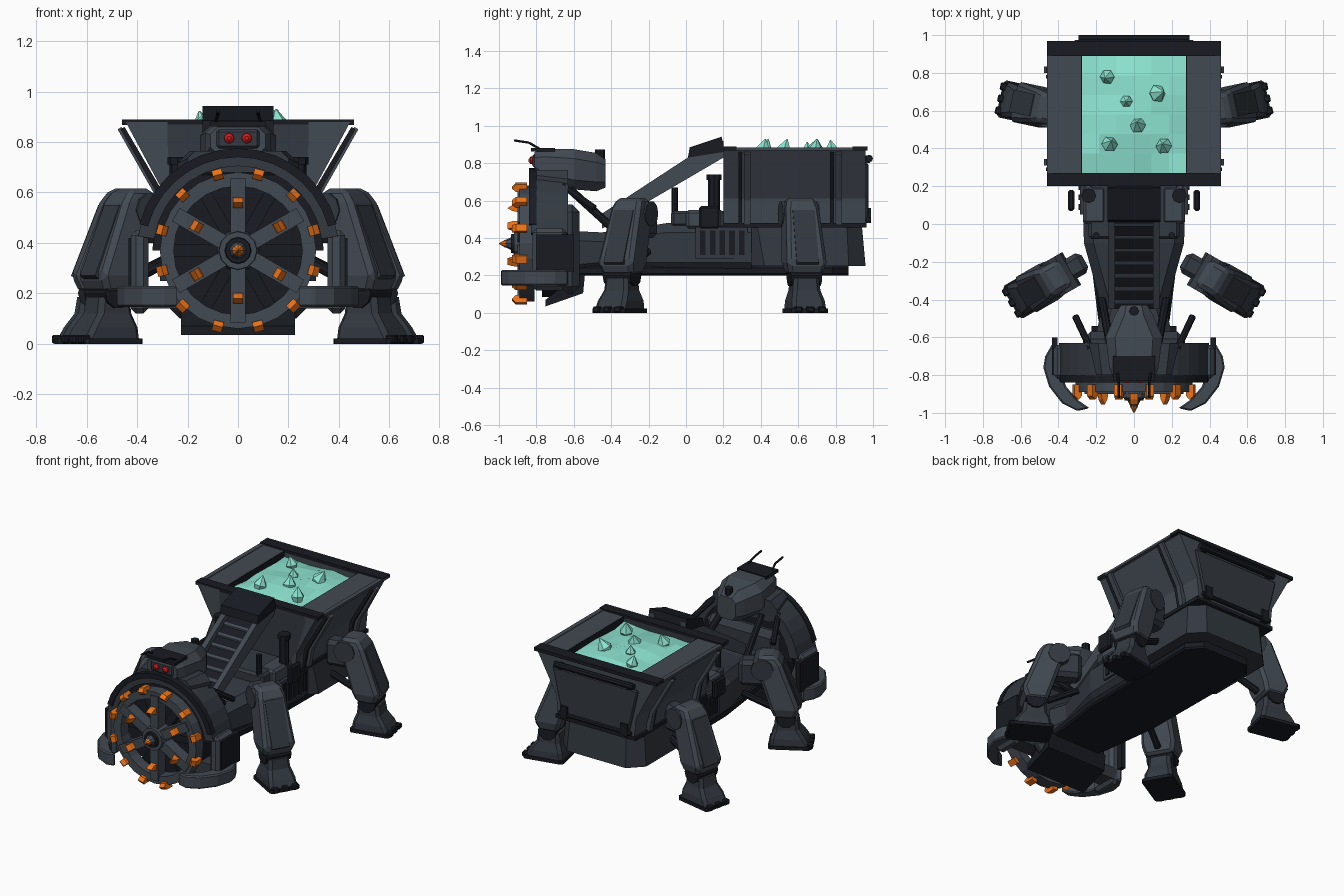
import bpy, bmesh, random
from math import sin, cos, pi, radians
from mathutils import Matrix, Vector

if "Cube" in bpy.data.objects:
    bpy.data.objects.remove(bpy.data.objects["Cube"])

random.seed(4)


def material(name, col):
    m = bpy.data.materials.new(name)
    m.diffuse_color = (*col, 1)
    m.use_nodes = True
    m.node_tree.nodes["Principled BSDF"].inputs["Base Color"].default_value = m.diffuse_color
    return m


STEEL = material("steel", (0.055, 0.067, 0.085))
MID = material("mid_steel", (0.033, 0.041, 0.053))
DARK = material("dark_steel", (0.009, 0.011, 0.016))
ORE = material("ore", (0.27, 0.79, 0.65))
ORANGE = material("tooth_orange", (0.85, 0.17, 0.008))
RED = material("eye_red", (0.65, 0.01, 0.01))


def loft(name, rings, mat=STEEL, mir=False, M=None, bevel=0):
    """Closed solid through rings of equal point count."""
    bm = bmesh.new()
    vs = [[bm.verts.new(p) for p in r] for r in rings]
    n = len(vs[0])
    for a, b in zip(vs, vs[1:]):
        for i in range(n):
            j = (i + 1) % n
            bm.faces.new((a[i], a[j], b[j], b[i]))
    bm.faces.new(vs[0])
    bm.faces.new(vs[-1])
    if M:
        bm.transform(M)
    bmesh.ops.recalc_face_normals(bm, faces=bm.faces)
    me = bpy.data.meshes.new(name)
    bm.to_mesh(me)
    bm.free()
    me.materials.append(mat)
    o = bpy.data.objects.new(name, me)
    bpy.context.collection.objects.link(o)
    if bevel:
        b = o.modifiers.new("bevel", 'BEVEL')
        b.width, b.segments = bevel, 1
    if mir:
        o.modifiers.new("mirror", 'MIRROR')
    return o


def prism(name, pts, a, b, axis, *args, **kw):
    """Extrude a 2D profile: axis x -> (y,z), y -> (x,z), z -> (x,y)."""
    f = {'x': lambda p, t: (t, *p), 'y': lambda p, t: (p[0], t, p[1]), 'z': lambda p, t: (*p, t)}[axis]
    return loft(name, [[f(p, t) for p in pts] for t in (a, b)], *args, **kw)


def box(name, x0, x1, y0, y1, z0, z1, *args, **kw):
    return prism(name, [(x0, y0), (x1, y0), (x1, y1), (x0, y1)], z0, z1, 'z', *args, **kw)


def octo(x0, x1, y0, y1, c):
    return [(x0 + c, y0), (x1 - c, y0), (x1, y0 + c), (x1, y1 - c),
            (x1 - c, y1), (x0 + c, y1), (x0, y1 - c), (x0, y0 + c)]


def stack(name, levels, *args, **kw):
    """Loft upward through chamfered rectangles (z, x0, x1, y0, y1, chamfer)."""
    return loft(name, [[(*p, l[0]) for p in octo(*l[1:])] for l in levels], *args, **kw)


def along_y(name, secs, *args, **kw):
    """Loft along y through chamfered sections (y, half width, z0, z1, chamfer)."""
    return loft(name, [[(p[0], s[0], p[1]) for p in octo(-s[1], s[1], *s[2:])] for s in secs], *args, **kw)


def rod(name, p, q, r, r2=None, n=8, *args, **kw):
    p, q = Vector(p), Vector(q)
    rot = (q - p).to_track_quat('Z', 'Y')
    ring = lambda c, s: [c + rot @ Vector((s * cos(2 * pi * i / n), s * sin(2 * pi * i / n), 0)) for i in range(n)]
    return loft(name, [ring(p, r), ring(q, r if r2 is None else r2)], *args, **kw)


def arc(r, a0, a1, n, cz=0.37):
    return [(r * cos(radians(a0 + (a1 - a0) * i / n)), cz + r * sin(radians(a0 + (a1 - a0) * i / n))) for i in range(n + 1)]


# Chassis and hull
along_y("chassis", [(-0.66, .22, .2, .44, .05), (-0.45, .17, .22, .43, .05), (-0.3, .21, .22, .45, .05),
                    (-0.1, .265, .22, .48, .05), (0.35, .28, .22, .48, .05)], MID)
along_y("belly_plate", [(-.58, .17, .2, .25, .01), (-.5, .19, .2, .25, .01), (-.1, .24, .2, .25, .01),
                        (.78, .25, .2, .25, .01), (.87, .17, .2, .25, .01)], DARK)
stack("rear_hull", [(.25, -.31, .31, .33, .96, .09), (.47, -.29, .29, .3, .94, .08)], MID)
box("engine_deck", -.24, .24, -.08, .22, .46, .545, MID, bevel=.015)
box("engine_block", .15, .27, .0, .2, .45, .55, STEEL, mir=True, bevel=.015)
box("vent_panel", .26, .285, .05, .33, .29, .46, MID, mir=True)
for i in range(5):
    y = .075 + i * .052
    box("vent_slat", .28, .293, y, y + .03, .31, .44, DARK, mir=True)
rod("exhaust_stack", (.24, .15, .5), (.24, .15, .74), .032, None, 8, DARK, mir=True)
rod("exhaust_cap", (.24, .15, .71), (.24, .15, .74), .04, None, 8, DARK, mir=True)
rod("short_stack", (.2, -.06, .45), (.2, -.06, .67), .018, None, 8, DARK, mir=True)
box("side_tank", .315, .35, .07, .18, .45, .57, DARK, mir=True, bevel=.01)

# Hopper with a flat top deck around the ore
wall = [(.285, .47), (.3, .61), (.44, .87), (.445, .88), (.28, .88), (.28, .81), (.26, .47)]
prism("hopper_side", wall, .2, .96, 'y', STEEL, mir=True)
box("hopper_lip", .274, .28, .27, .89, .8, .879, DARK, mir=True)
end = [(-.285, .47), (.285, .47), (.3, .61), (.44, .87), (-.44, .87), (-.3, .61)]
prism("hopper_front", end, .2, .27, 'y', MID)
prism("hopper_back", end, .89, .96, 'y', STEEL)
for y0, y1 in ((.2, .27), (.89, .97)):
    box("hopper_rim", -.46, .46, y0, y1, .868, .89, DARK)
box("hopper_side_rim", .43, .46, .2, .96, .868, .884, STEEL, mir=True)
rib = [(.28, .48), (.31, .47), (.335, .6), (.477, .85), (.462, .86), (.315, .61)]
for y in (.31, .80):
    prism("hopper_rib", rib, y, y + .035, 'y', STEEL, mir=True)
    prism("hopper_rib_edge", [(x - .012, z) for x, z in rib], y - .03, y - .01, 'y', DARK, mir=True)
box("hopper_skirt", -.3, .3, .2, .965, .455, .48, DARK)
prism("tailgate", [(-.25, .5), (.25, .5), (.32, .8), (-.32, .8)], .95, .975, 'y', MID, bevel=.008)
rod("tailgate_bar", (-.295, .98, .825), (.295, .98, .825), .02, None, 8, DARK)
box("tailgate_bar_mount", .24, .27, .95, .985, .8, .84, DARK, mir=True)
rod("tailgate_hinge", (-.27, .975, .5), (.27, .975, .5), .014, None, 8, DARK)
box("tailgate_latch", .2, .25, .95, .99, .48, .56, DARK, mir=True)

# Ore heap and crystals
bm = bmesh.new()
bmesh.ops.create_grid(bm, x_segments=6, y_segments=6, size=1)
for v in bm.verts:
    x, y = v.co.xy
    v.co = (x * .278, .58 + y * .31, .84 + .03 * (1 - x * x) * (1 - y * y) + random.uniform(-.01, .01))
me = bpy.data.meshes.new("ore_heap")
bm.to_mesh(me)
bm.free()
me.materials.append(ORE)
bpy.context.collection.objects.link(bpy.data.objects.new("ore_heap", me))
for x, y, s in ((-.14, .78, .9), (-.04, .65, .75), (.12, .69, 1.1), (.02, .52, 1), (-.13, .42, 1), (.16, .41, 1)):
    M = Matrix.Translation((x, y, .862)) @ Matrix.Rotation(random.uniform(-.5, .5), 4, 'X') \
        @ Matrix.Rotation(random.uniform(-.5, .5), 4, 'Y') @ Matrix.Scale(s, 4)
    ring = lambda r, z: [(r * cos(k * pi / 3), r * sin(k * pi / 3), z) for k in range(6)]
    loft("ore_crystal", [ring(.02, -.04), ring(.044, .01), ring(.003, .07)], ORE, M=M)

# Conveyor
prism("conveyor_rail", [(-.45, .45), (-.45, .53), (.04, .85), (.2, .92), (.2, .83)], .1, .135, 'x', STEEL, mir=True)
prism("conveyor_bed", [(-.45, .46), (-.45, .49), (.15, .87), (.15, .83)], -.1, .1, 'x', DARK)
for i in range(7):
    y = -.42 + i * .068
    z = .515 + (y + .42) * .645
    prism("conveyor_slat", [(y, z - .03), (y + .018, z - .02), (y + .018, z + .012), (y, z)], -.1, .1, 'x', STEEL)
prism("conveyor_head", [(.01, .83), (.02, .885), (.19, .942), (.2, .9), (.2, .86)], -.14, .14, 'x', DARK)

# Drill housing, scoop and neck struts
prism("housing_arch", arc(.4, 8, 172, 14) + arc(.335, 172, 8, 14), -.83, -.63, 'y', MID)
prism("housing_arch_band", arc(.405, 15, 165, 14) + arc(.37, 165, 15, 14), -.84, -.8, 'y', DARK)
prism("housing_drum", arc(.34, 0, 180, 12) + arc(.285, 180, 360, 12), -.77, -.66, 'y', DARK)
box("housing_back", -.27, .27, -.67, -.57, .1, .58, MID, bevel=.04)
box("housing_post", .355, .425, -.82, -.64, .12, .45, STEEL, mir=True, bevel=.02)
box("housing_post_trim", .405, .435, -.8, -.6, .22, .42, DARK, mir=True)
box("lower_bracket", .2, .4, -.75, -.64, .14, .22, MID, mir=True)
prism("scoop", [(-.75, .035), (-.55, .105), (-.54, .21), (-.6, .19), (-.75, .07)], -.225, .225, 'x', DARK)
rod("neck_strut", (.23, -.66, .68), (.31, -.49, .56), .018, None, 8, DARK, mir=True)
rod("neck_piston", (.13, -.62, .66), (.17, -.4, .46), .022, None, 8, DARK, mir=True)
prism("mandible", [(.43, -.63), (.47, -.7), (.48, -.76), (.45, -.86), (.38, -.95), (.3, -.99), (.235, -.975),
                   (.3, -.93), (.36, -.86), (.39, -.77), (.39, -.65)], .145, .23, 'z', STEEL, mir=True, bevel=.008)

# Drill wheel
prism("wheel_ring", arc(.31, 0, 360, 24) + arc(.255, 360, 0, 24), -.89, -.81, 'y', STEEL)
for k in range(6):
    R = Matrix.Translation((0, 0, .37)) @ Matrix.Rotation(k * pi / 3, 4, 'Y')
    box("wheel_spoke", -.03, .03, -.9, -.82, .05, .285, STEEL, M=R)
    prism("inner_tooth", [(-.88, .165), (-.93, .175), (-.955, .19), (-.93, .205), (-.88, .215)], -.02, .02, 'x', ORANGE, M=R)
    R2 = R @ Matrix.Rotation(pi / 6, 4, 'Y')
    prism("wheel_fin", [(-.82, .06), (-.8, .26), (-.76, .26), (-.76, .06)], -.025, .025, 'x', DARK, M=R2)
    for a in (-15, 15):
        R3 = R @ Matrix.Rotation(radians(a), 4, 'Y')
        prism("outer_tooth", [(-.85, .29), (-.91, .29), (-.93, .31), (-.91, .332), (-.85, .332)], -.02, .02, 'x', ORANGE, M=R3)
rod("wheel_axle", (0, -.74, .37), (0, -.84, .37), .07, None, 12, DARK)
rod("wheel_hub", (0, -.8, .37), (0, -.92, .37), .085, .075, 12, STEEL)
rod("hub_collar", (0, -.91, .37), (0, -.935, .37), .055, .05, 12, DARK)
rod("hub_spike", (0, -.92, .37), (0, -1.0, .37), .042, .002, 8, STEEL)
rod("hub_spike_tip", (0, -.965, .37), (0, -1.0, .37), .022, .002, 8, ORANGE)

# Head with eyes, brow and antennae
along_y("head", [(-.81, .11, .75, .86, .03), (-.76, .13, .71, .875, .04), (-.6, .15, .66, .875, .05),
                 (-.48, .1, .65, .855, .05), (-.43, .07, .67, .82, .03)], STEEL)
along_y("head_collar", [(-.8, .2, .68, .765, .03), (-.63, .24, .62, .765, .05)], MID)
box("face_plate", -.085, .085, -.82, -.8, .775, .85, MID, bevel=.01)
box("brow", -.11, .11, -.83, -.7, .862, .882, DARK)
M = Matrix.Translation((.035, -.825, .815)) @ Matrix.Rotation(pi / 2, 4, 'X')
loft("eye", [[(r * cos(k * pi / 4), r * sin(k * pi / 4), z) for k in range(8)] for r, z in ((.022, -.02), (.02, .006), (.008, .016))],
     RED, mir=True, M=M)
rod("antenna_front", (.09, -.78, .875), (.08, -.84, .91), .007, None, 6, DARK, mir=True)
rod("antenna_tip", (.08, -.84, .91), (.08, -.92, .922), .007, None, 6, DARK, mir=True)
rod("head_knob", (0, -.46, .79), (0, -.46, .872), .026, None, 8, DARK)

# Legs: local x runs outward, origin at the toe edge of the foot
for tag, x, y, ang in (("front", .65, -.42, -30), ("rear", .71, .665, 12)):
    L = Matrix.Translation((x, y, 0)) @ Matrix.Rotation(radians(ang), 4, 'Z')
    kw = dict(mir=True, M=L)
    stack(tag + "_foot_pad", [(0, -.265, .0, -.1, .1, .015), (.022, -.265, .0, -.1, .1, .015)], DARK, **kw)
    stack(tag + "_foot", [(.02, -.255, -.01, -.092, .092, .02), (.065, -.25, -.035, -.09, .09, .02),
                          (.12, -.23, -.075, -.075, .075, .02), (.185, -.225, -.085, -.07, .07, .02)], MID, **kw)
    for k in (-.065, 0, .065):
        box(tag + "_toe", -.03, .012, k - .02, k + .02, .002, .035, DARK, bevel=.006, **kw)
    rod(tag + "_ankle", (-.155, -.085, .2), (-.155, .085, .2), .06, None, 10, DARK, **kw)
    loft(tag + "_thigh", [[(a, s * w, z) for a, s in ((r0, -1), (r1, -1), (r1, 1), (r0, 1))] for r0, r1, w, z in
                          ((-.225, -.1, .09, .2), (-.25, -.07, .108, .27), (-.345, -.18, .09, .56), (-.32, -.22, .075, .615))],
         STEEL, bevel=.02, **kw)
    rod(tag + "_knee_joint", (-.3, -.1, .53), (-.3, .1, .53), .07, None, 10, MID, **kw)
    prism(tag + "_shin_guard", [(-.1, .24), (-.062, .27), (-.172, .55), (-.2, .55)], -.06, .06, 'y', MID, **kw)
    box(tag + "_hip", -.45, -.27, -.06, .06, .4, .57, MID, bevel=.025, **kw)
    rod(tag + "_leg_piston", (-.43, 0, .33), (-.24, 0, .24), .022, None, 8, DARK, **kw)
